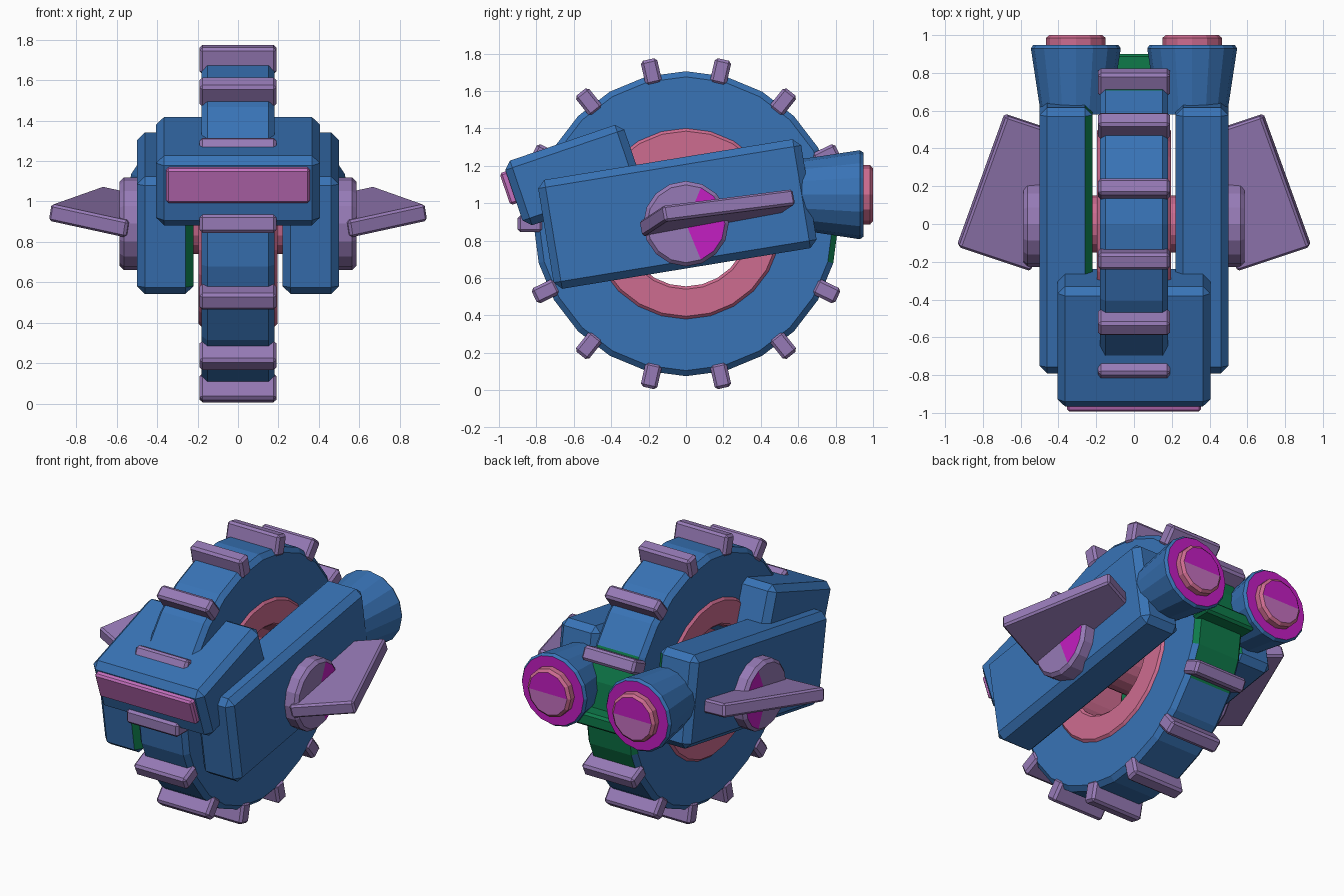
import bpy, bmesh, math
from mathutils import Matrix, Vector

if "Cube" in bpy.data.objects:
    bpy.data.objects.remove(bpy.data.objects["Cube"])


def material(name, r, g, b):
    lin = lambda c: (c / 255 / 12.92) if c < 11 else ((c / 255 + 0.055) / 1.055) ** 2.4
    m = bpy.data.materials.new(name)
    m.diffuse_color = (lin(r), lin(g), lin(b), 1)
    m.use_nodes = True
    m.node_tree.nodes["Principled BSDF"].inputs["Base Color"].default_value = m.diffuse_color
    return m


BLUE = material("steel blue", 56, 115, 182)
PURPLE = material("dusty purple", 150, 122, 182)
ROSE = material("rose pink", 206, 108, 144)
ORCHID = material("orchid", 196, 112, 190)
MAGENTA = material("magenta", 196, 30, 194)
GREEN = material("deep green", 14, 122, 74)

AXLE_Z = 0.89
MIRROR = Matrix.Scale(-1, 4, (1, 0, 0))


def finish(name, bm, mats, rule=None, matrix=None, bevel=0, mirror=False):
    """Place the mesh, colour its faces by rule(centre, normal), add chamfers."""
    if matrix:
        bm.transform(matrix)
    bmesh.ops.recalc_face_normals(bm, faces=bm.faces)
    if rule:
        for f in bm.faces:
            f.material_index = rule(f.calc_center_median(), f.normal)
    if mirror:
        bm.transform(MIRROR)
        bmesh.ops.reverse_faces(bm, faces=bm.faces)
    me = bpy.data.meshes.new(name)
    bm.to_mesh(me)
    bm.free()
    ob = bpy.data.objects.new(name, me)
    bpy.context.collection.objects.link(ob)
    for m in mats:
        me.materials.append(m)
    if bevel:
        mod = ob.modifiers.new("chamfer", 'BEVEL')
        mod.width = bevel
        mod.segments = 1
    return ob


def box(name, size, matrix, mats, bevel, **kw):
    bm = bmesh.new()
    bmesh.ops.create_cube(bm, size=1)
    bm.transform(Matrix.Diagonal((*size, 1)))
    return finish(name, bm, mats, matrix=matrix, bevel=bevel, **kw)


def lathe(name, profile, segs, matrix, mats, closed=False, **kw):
    """Spin (along, radius) points around the x axis."""
    bm = bmesh.new()
    rings = []
    for i in range(segs):
        a = 2 * math.pi * i / segs
        rings.append([bm.verts.new((x, r * math.sin(a), r * math.cos(a))) for x, r in profile])
    n = len(profile)
    for i in range(segs):
        p, q = rings[i], rings[(i + 1) % segs]
        for j in range(n if closed else n - 1):
            k = (j + 1) % n
            bm.faces.new((p[j], p[k], q[k], q[j]))
    bmesh.ops.remove_doubles(bm, verts=bm.verts, dist=1e-5)
    return finish(name, bm, mats, matrix=matrix, **kw)


def tilted(x, y, z, degrees):
    return Matrix.Translation((x, y, z)) @ Matrix.Rotation(math.radians(degrees), 4, 'X')


# Wheel: tyre, inner rim, axle
centre = Matrix.Translation((0, 0, AXLE_Z))
lathe("tyre", [(-.18, .49), (-.18, .785), (-.152, .815), (.152, .815), (.18, .785), (.18, .49)],
      24, centre, [BLUE, GREEN], closed=True,
      rule=lambda c, n: int(c.y > .74 and abs(n.x) < .9))
lathe("wheel_rim", [(-.195, .35), (-.195, .495), (-.18, .51), (.18, .51), (.195, .495),
                    (.195, .35), (.18, .335), (-.18, .335)],
      24, centre, [ROSE], closed=True)
lathe("axle", [(-.25, 0), (-.25, .15), (.25, .15), (.25, 0)], 16, centre, [ROSE])

# Treads around the tyre; the one boxed in between the engines is green
for i in range(14):
    a = 2 * math.pi * (i + .5) / 14
    m = centre @ Matrix.Rotation(a, 4, 'X') @ Matrix.Translation((0, 0, .833))
    rear = m.translation.y > .8
    box(f"tread_{i + 1}", (.38, .09, .135), m, [GREEN if rear else PURPLE], .015)

# Head block with visor
head = tilted(0, -.602, 1.15, 18.8)
box("head", (.81, .672, .365), head, [BLUE], .04)
box("visor", (.71, .07, .18), head @ Matrix.Translation((0, -.336, .046)), [ORCHID], .012)

# Fin orientation from its three upper corners
back_outer, front_outer, front_inner = (Vector(v) for v in
                                        ((.69, .58, 1.08), (.92, -.13, .985), (.53, -.26, .9)))
span = (front_outer - front_inner).normalized()
up = span.cross(back_outer - front_outer).normalized()
chord = up.cross(span)
fin_matrix = Matrix.Translation((back_outer + front_inner) / 2 - up * .043) @ \
    Matrix((span, chord, up)).transposed().to_4x4()

for side, flip in (("right", False), ("left", True)):
    # Side arm, green on the hidden face towards the wheel
    box(side + "_arm", (.28, 1.425, .59), tilted(.36, -.046, .942, 9.3), [BLUE, GREEN], .04,
        rule=lambda c, n: int(n.x < -.9), mirror=flip)

    # Hub disc, magenta on the rear part of its face
    lathe(side + "_hub", [(.45, 0), (.45, .228), (.565, .228), (.585, .208), (.585, 0)], 16,
          centre, [PURPLE, MAGENTA], mirror=flip,
          rule=lambda c, n: int(n.x > .9 and c.y > .03))

    # Fin
    box(side + "_fin", (.41, .746, .086), fin_matrix, [PURPLE], .012, mirror=flip)

    # Engine nozzle and its inner exhaust, pointing backwards
    back = Matrix.Translation((.308, 0, 1.045)) @ Matrix.Rotation(math.pi / 2, 4, 'Z')
    lathe(side + "_nozzle", [(.58, 0), (.58, .185), (.93, .238), (.948, .225), (.948, 0)], 16,
          back, [BLUE, MAGENTA], mirror=flip, rule=lambda c, n: int(n.y > .9))
    lathe(side + "_exhaust", [(.9, 0), (.9, .158), (.985, .158), (1, .14), (1, 0)], 12,
          back, [ROSE, ORCHID, MAGENTA], mirror=flip,
          rule=lambda c, n: 0 if n.y < .9 else (2 if c.z > 1.045 else 1))
